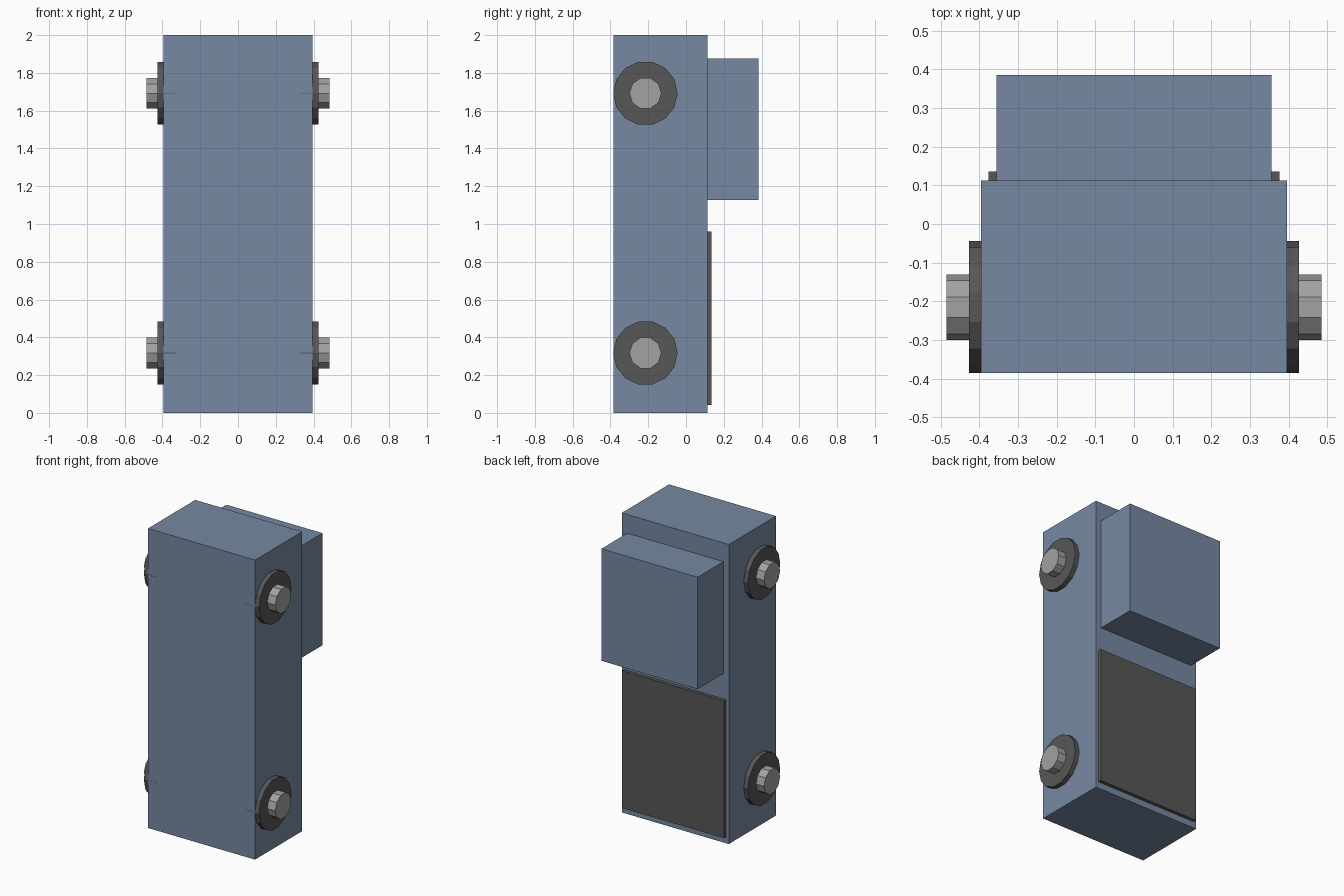
import bpy
import math

if "Cube" in bpy.data.objects:
    bpy.data.objects.remove(bpy.data.objects["Cube"])


def material(name, rgb):
    m = bpy.data.materials.new(name)
    m.diffuse_color = (*rgb, 1.0)
    m.use_nodes = True
    m.node_tree.nodes["Principled BSDF"].inputs["Base Color"].default_value = m.diffuse_color
    return m


BLUE = material("slate_blue", (0.18, 0.25, 0.36))
DARK = material("dark_grey", (0.095, 0.095, 0.095))
GREY = material("light_grey", (0.36, 0.36, 0.36))


def box(name, half_x, y, z, mat):
    """Box centred on x, spanning the y and z ranges."""
    bpy.ops.mesh.primitive_cube_add(
        size=1, location=(0, (y[0] + y[1]) / 2, (z[0] + z[1]) / 2))
    o = bpy.context.object
    o.name = name
    o.scale = (2 * half_x, y[1] - y[0], z[1] - z[0])
    bpy.ops.object.transform_apply(location=False, rotation=False, scale=True)
    o.data.materials.append(mat)


def disc(name, sides, radius, x0, x1, y, z, mat):
    """Low-poly cylinder along x with a corner pointing to the front."""
    bpy.ops.mesh.primitive_cylinder_add(
        vertices=sides, radius=radius, depth=abs(x1 - x0),
        location=((x0 + x1) / 2, y, z), rotation=(0, math.pi / 2, 0))
    o = bpy.context.object
    o.name = name
    o.data.materials.append(mat)


# Upright body, rear box and rear panel
box("body", 0.395, (-0.385, 0.113), (0, 2), BLUE)
box("rear_box", 0.355, (0.113, 0.385), (1.127, 1.875), BLUE)
box("rear_panel", 0.376, (0.10, 0.136), (0.043, 0.96), DARK)

# Flanged bolts on both sides, top and bottom
for level, z in (("lower", 0.317), ("upper", 1.692)):
    for side, s in (("left", -1), ("right", 1)):
        disc(f"{level}_{side}_washer", 14, 0.1705, s * 0.325, s * 0.426, -0.215, z, DARK)
        disc(f"{level}_{side}_bolt", 10, 0.085, s * 0.38, s * 0.485, -0.215, z, GREY)
